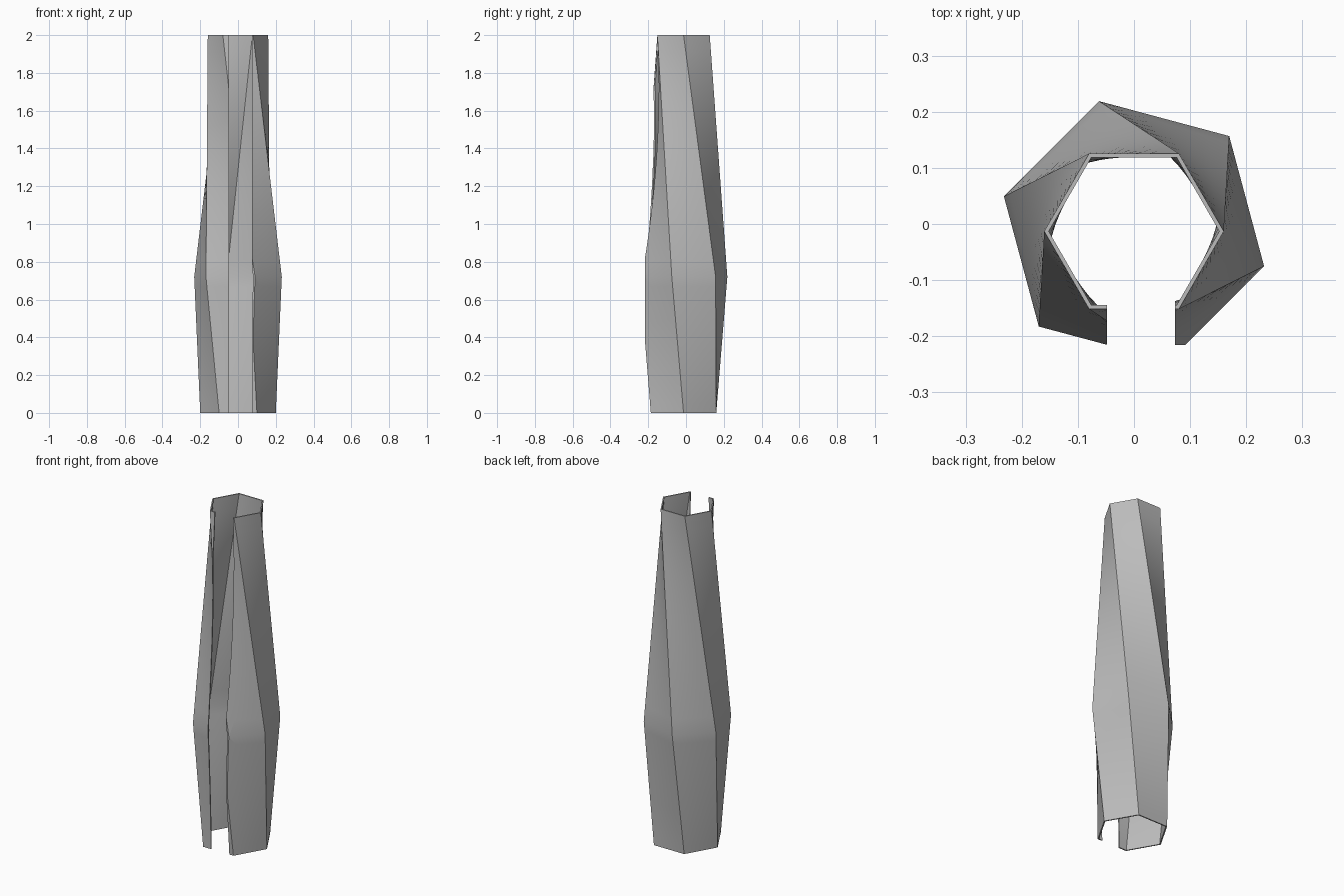
import bpy
import bmesh
from math import cos, sin, radians
from mathutils import Vector

if "Cube" in bpy.data.objects:
    bpy.data.objects.remove(bpy.data.objects["Cube"], do_unlink=True)

CENTRE_Y = -0.013
WALL = 0.008
# Hexagonal sections: height, corner radius, twist in degrees
SECTIONS = [(0, 0.2, 0), (0.72, 0.24, -15), (2, 0.16, -60)]
STEPS = 14   # rings per storey
SPLIT = 6    # divisions of each hexagon side


def corners(section, inset):
    z, r, twist = section
    return [Vector(((r - inset) * cos(radians(60 * k + twist)),
                    (r - inset) * sin(radians(60 * k + twist)) + CENTRE_Y, z))
            for k in range(6)]


def add_rings(bm, inset):
    """Straight-line loft through the twisted hexagons."""
    hexes = [corners(s, inset) for s in SECTIONS]
    outlines = [hexes[0]]
    for low, high in zip(hexes, hexes[1:]):
        for i in range(1, STEPS + 1):
            outlines.append([a.lerp(b, i / STEPS) for a, b in zip(low, high)])
    return [[bm.verts.new(h[k].lerp(h[(k + 1) % 6], j / SPLIT))
             for k in range(6) for j in range(SPLIT)] for h in outlines]


def bridge(bm, a, b):
    n = len(a)
    for i in range(n):
        j = (i + 1) % n
        bm.faces.new((a[i], a[j], b[j], b[i]))


def cut_box(target, name, low, high):
    """Subtract an axis-aligned box from the target."""
    bpy.ops.mesh.primitive_cube_add(size=1, location=(Vector(low) + Vector(high)) / 2)
    box = bpy.context.object
    box.name = name
    box.scale = Vector(high) - Vector(low)
    box.hide_render = True
    mod = target.modifiers.new(name, "BOOLEAN")
    mod.operation = "DIFFERENCE"
    mod.solver = "EXACT"
    mod.object = box
    bpy.context.view_layer.objects.active = target
    bpy.ops.object.modifier_apply(modifier=mod.name)
    bpy.data.objects.remove(box, do_unlink=True)


# Thin twisted shell, open at both ends
bm = bmesh.new()
outer = add_rings(bm, 0)
inner = add_rings(bm, WALL)
for rings in (outer, inner):
    for a, b in zip(rings, rings[1:]):
        bridge(bm, a, b)
for end in (0, -1):
    bridge(bm, outer[end], inner[end])
bmesh.ops.recalc_face_normals(bm, faces=bm.faces)
mesh = bpy.data.meshes.new("twisted_shell")
bm.to_mesh(mesh)
bm.free()
shell = bpy.data.objects.new("twisted_shell", mesh)
bpy.context.collection.objects.link(shell)

# Grey finish
grey = bpy.data.materials.new("grey")
grey.use_nodes = True
colour = (0.5, 0.5, 0.5, 1)
grey.diffuse_color = colour
grey.node_tree.nodes["Principled BSDF"].inputs["Base Color"].default_value = colour
mesh.materials.append(grey)

# Full-height front slot, and the flat trim across the front
cut_box(shell, "slot_cutter", (-0.048, -0.5, -0.1), (0.073, -0.06, 2.1))
cut_box(shell, "trim_cutter", (-0.5, -0.6, -0.2), (0.5, -0.216, 2.2))

# Smooth faces with sharp corners
bpy.ops.object.select_all(action="DESELECT")
shell.select_set(True)
bpy.context.view_layer.objects.active = shell
bpy.ops.object.shade_smooth_by_angle(angle=radians(30))
